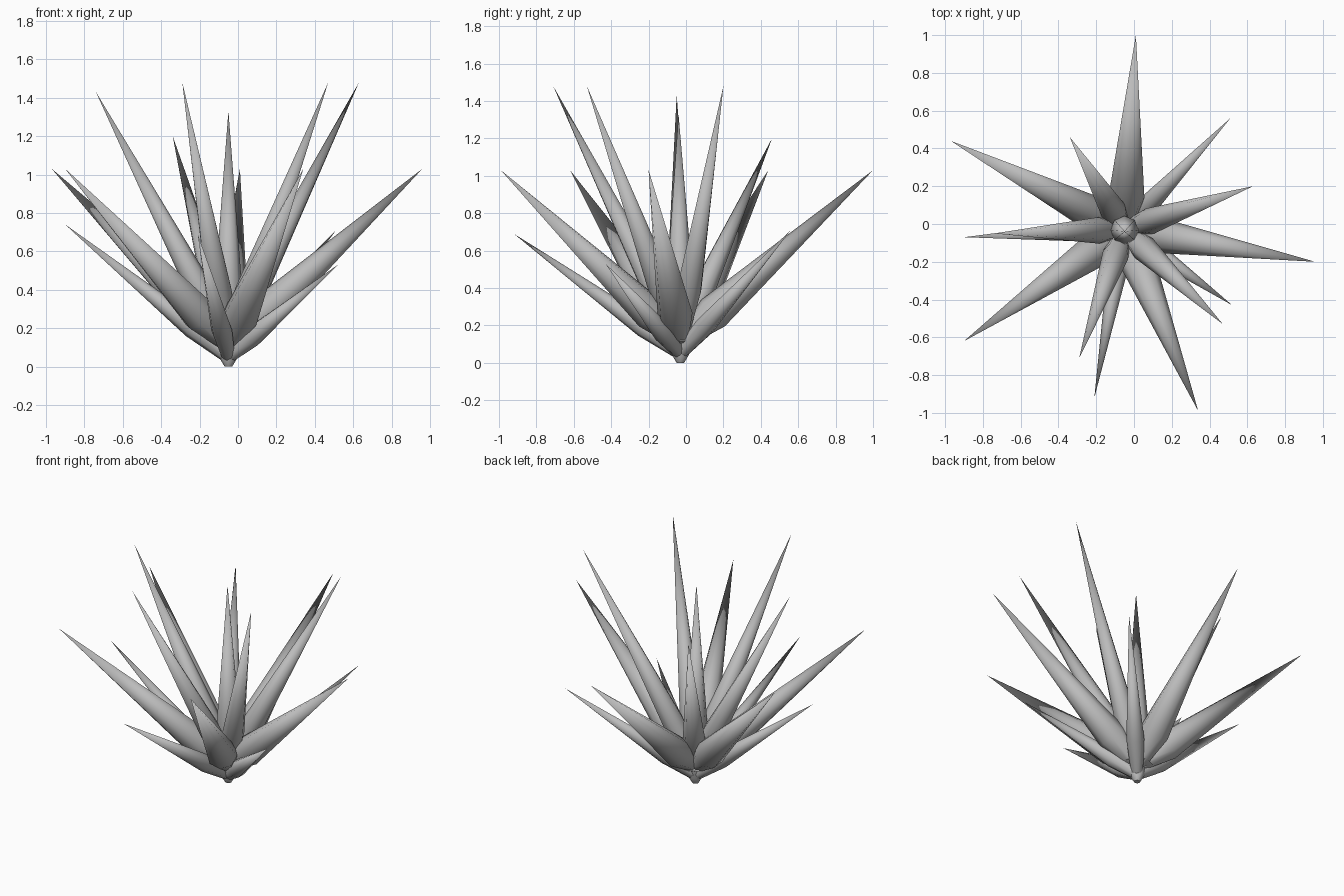
import bpy
import math
from mathutils import Vector

cube = bpy.data.objects.get("Cube")
if cube:
    bpy.data.objects.remove(cube, do_unlink=True)

grey = bpy.data.materials.new("plain grey")
grey.use_nodes = True
GREY = (0.5, 0.5, 0.5, 1)
grey.diffuse_color = GREY
grey.node_tree.nodes["Principled BSDF"].inputs["Base Color"].default_value = GREY

SIDES = 8


def lathe(name, start, end, rings, sides=SIDES):
    """Sweep (fraction, radius) rings from start to end; radius 0 closes to a point."""
    start, end = Vector(start), Vector(end)
    axis = end - start
    turn = axis.to_track_quat('Z', 'Y')
    verts, faces, loops = [], [], []
    for t, r in rings:
        count = sides if r else 1
        loops.append(range(len(verts), len(verts) + count))
        for i in range(count):
            a = math.tau * i / sides
            verts.append(start + axis * t + turn @ Vector((r * math.cos(a), r * math.sin(a), 0)))
    faces.append(list(reversed(loops[0])))
    for low, high in zip(loops, loops[1:]):
        for i in range(sides):
            j = (i + 1) % sides
            if len(high) == 1:
                faces.append((low[i], low[j], high[0]))
            else:
                faces.append((low[i], low[j], high[j], high[i]))
    if len(loops[-1]) > 1:
        faces.append(list(loops[-1]))
    mesh = bpy.data.meshes.new(name)
    mesh.from_pydata(verts, [], faces)
    mesh.materials.append(grey)
    obj = bpy.data.objects.new(name, mesh)
    bpy.context.collection.objects.link(obj)
    bpy.ops.object.select_all(action='DESELECT')
    obj.select_set(True)
    bpy.context.view_layer.objects.active = obj
    bpy.ops.object.shade_smooth_by_angle(angle=math.radians(50))
    return obj


# Leaf tiers: name, root height, base radius, bulge radius, bulge fraction, tips
tiers = [
    ("low_leaf", 0.05, 0.035, 0.055, 0.22,
     [(0.51, 0.56, 0.71), (0.52, -0.43, 0.53), (-0.21, -0.92, 0.69), (-0.90, -0.07, 0.74)]),
    ("wide_leaf", 0.11, 0.04, 0.095, 0.17,
     [(0.01, 1.0, 1.03), (0.96, -0.20, 1.03), (0.34, -0.99, 1.03),
      (-0.90, -0.62, 1.03), (-0.97, 0.44, 1.03)]),
    ("tall_leaf", 0.12, 0.04, 0.07, 0.2,
     [(0.63, 0.20, 1.48), (0.47, -0.53, 1.48), (-0.29, -0.71, 1.48),
      (-0.74, -0.05, 1.43), (-0.34, 0.46, 1.20)]),
    ("centre_leaf", 0.12, 0.04, 0.075, 0.2, [(-0.05, -0.04, 1.33)]),
]
for name, height, base, bulge, where, tips in tiers:
    for n, tip in enumerate(tips, 1):
        lathe(f"{name}_{n}", (-0.05, -0.03, height), tip,
              [(0, base), (where, bulge), (1, 0)])

# Root below the leaves and the thin collar around it
lathe("root", (-0.05, -0.03, 0.0), (-0.05, -0.03, 0.14), [(0, 0.02), (0.3, 0.045), (1, 0.05)])
lathe("collar", (-0.05, -0.03, 0.105), (-0.05, -0.03, 0.13), [(0, 0.07), (0.5, 0.095), (1, 0.08)])
